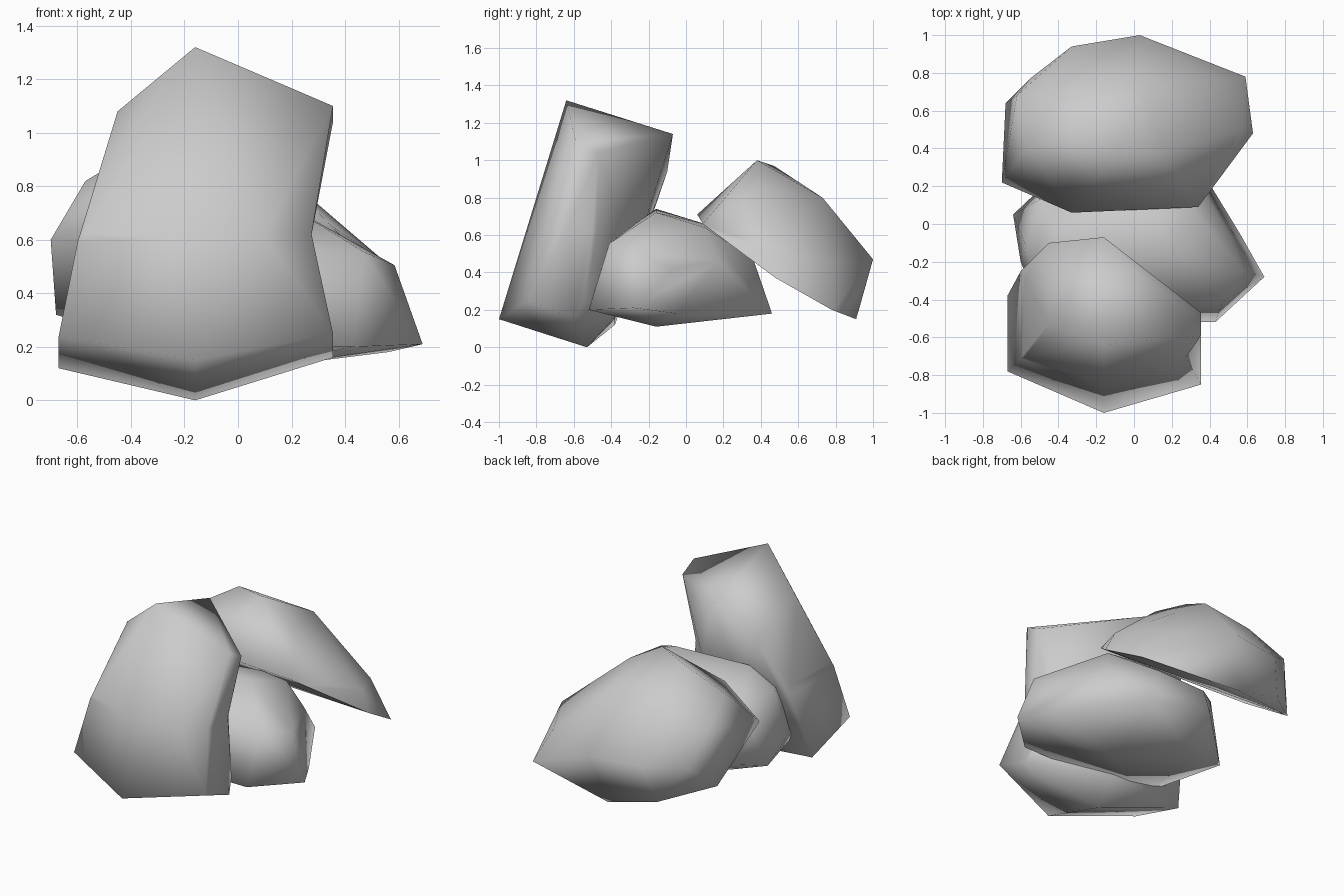
import bpy
import bmesh
import math
from mathutils import Vector

cube = bpy.data.objects.get("Cube")
if cube:
    bpy.data.objects.remove(cube, do_unlink=True)

# Single stone colour
stone = bpy.data.materials.new("grey_stone")
stone.use_nodes = True
stone.diffuse_color = (0.6, 0.6, 0.6, 1)
stone.node_tree.nodes["Principled BSDF"].inputs["Base Color"].default_value = (0.6, 0.6, 0.6, 1)


def make_rock(name, corners, waist=None, pull=None):
    """Wrap the corner points in a faceted hull, optionally pinching one side at a waist."""
    bm = bmesh.new()
    for corner in corners:
        bm.verts.new(corner)
    bmesh.ops.convex_hull(bm, input=bm.verts[:])
    loose = [v for v in bm.verts if not v.link_faces]
    bmesh.ops.delete(bm, geom=loose, context='VERTS')
    if waist is not None:
        # Split the hull at the waist and draw its right edge inward
        cut = bmesh.ops.bisect_plane(bm, geom=bm.verts[:] + bm.edges[:] + bm.faces[:],
                                     plane_co=(0, 0, waist), plane_no=(0, 0, 1))
        ring = [g for g in cut["geom_cut"] if isinstance(g, bmesh.types.BMVert)]
        edge_x = max(v.co.x for v in ring)
        for v in ring:
            if v.co.x > edge_x - 0.05:
                v.co += Vector(pull)
        bmesh.ops.triangulate(bm, faces=bm.faces[:])
    bmesh.ops.recalc_face_normals(bm, faces=bm.faces[:])
    mesh = bpy.data.meshes.new(name)
    bm.to_mesh(mesh)
    bm.free()
    mesh.materials.append(stone)
    rock = bpy.data.objects.new(name, mesh)
    bpy.context.collection.objects.link(rock)
    bpy.ops.object.select_all(action='DESELECT')
    rock.select_set(True)
    bpy.context.view_layer.objects.active = rock
    bpy.ops.object.shade_smooth_by_angle(angle=math.radians(100))
    return rock


# Tall slab leaning back at the front
make_rock("front_slab", [
    # top
    (-0.16, -0.64, 1.32), (0.355, -0.59, 1.10), (-0.45, -0.53, 1.08),
    (-0.16, -0.07, 1.14), (-0.45, -0.10, 0.94), (0.355, -0.47, 1.04),
    # front foot and left bulge
    (-0.16, -1.0, 0.15), (0.355, -0.85, 0.25), (-0.67, -0.78, 0.24),
    (-0.6, -0.71, 0.59),
    # underside and back foot
    (-0.16, -0.53, 0.0), (0.355, -0.6, 0.16), (-0.67, -0.38, 0.12),
    (0.33, -0.54, 0.25), (-0.6, -0.25, 0.55), (-0.16, -0.38, 0.16),
], waist=0.62, pull=(-0.08, 0.03, 0))

# Squat boulder wedged in the middle
make_rock("middle_boulder", [
    # top
    (0.2, -0.16, 0.72), (-0.35, -0.16, 0.74), (0.1, 0.1, 0.66),
    (0.29, 0.1, 0.64), (0.47, -0.41, 0.555), (-0.4, -0.41, 0.56),
    # sides
    (0.585, -0.25, 0.505), (0.52, -0.07, 0.42), (0.37, 0.17, 0.46),
    (-0.57, -0.12, 0.64), (-0.5, 0.13, 0.58),
    (0.1, 0.36, 0.47), (-0.25, 0.36, 0.46),
    # base
    (0.69, -0.28, 0.21), (0.43, -0.52, 0.2), (-0.47, -0.52, 0.2),
    (0.56, -0.05, 0.18), (-0.6, -0.2, 0.3), (-0.64, 0.05, 0.22),
    (-0.4, 0.1, 0.15), (0.0, -0.16, 0.11), (0.25, 0.46, 0.18),
    (-0.25, 0.42, 0.28),
])

# Tilted boulder resting at the back
make_rock("back_boulder", [
    # crest
    (-0.32, 0.47, 0.97), (-0.09, 0.38, 1.0), (0.15, 0.38, 0.86),
    (0.05, 0.73, 0.8), (-0.3, 0.73, 0.75), (-0.57, 0.4, 0.82),
    (0.3, 0.3, 0.7),
    # front lip
    (-0.33, 0.06, 0.71), (0.34, 0.09, 0.66), (0.4, 0.17, 0.6),
    (-0.7, 0.22, 0.6),
    # sides
    (-0.68, 0.64, 0.32), (-0.62, 0.68, 0.68), (-0.55, 0.77, 0.45),
    (0.57, 0.5, 0.5), (0.63, 0.48, 0.37), (0.45, 0.76, 0.45),
    # back
    (0.03, 1.0, 0.47), (-0.33, 0.94, 0.47), (0.59, 0.78, 0.2),
    (-0.06, 0.91, 0.15), (-0.4, 0.88, 0.23),
])
